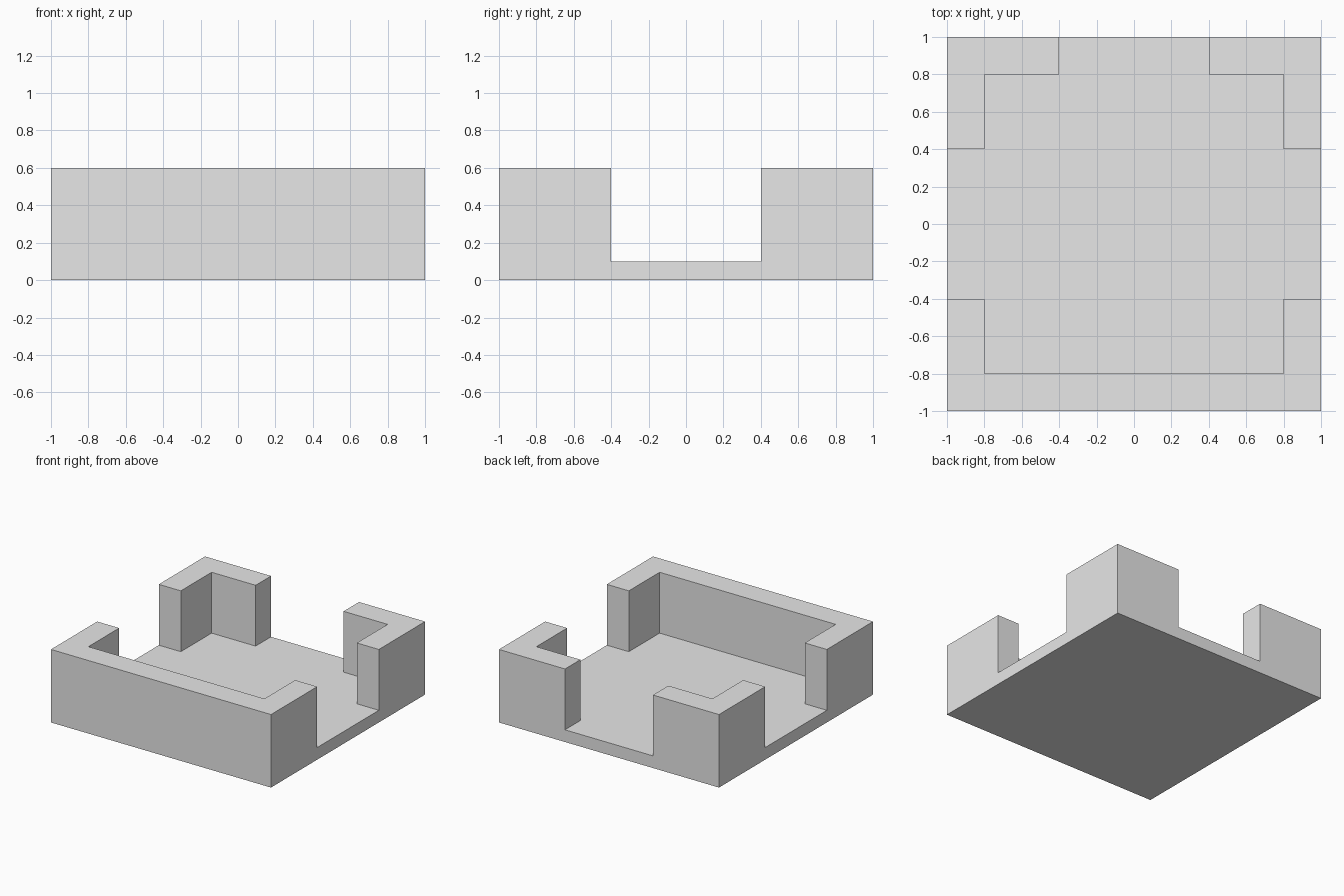
import bpy
import bmesh

cube = bpy.data.objects.get("Cube")
if cube:
    bpy.data.objects.remove(cube, do_unlink=True)

FLOOR, TOP = 0.1, 0.6
CUTS = (-1, -0.8, -0.4, 0.4, 0.8, 1)

grey = bpy.data.materials.new("light_grey")
grey.use_nodes = True
grey.diffuse_color = (0.8, 0.8, 0.8, 1)
grey.node_tree.nodes["Principled BSDF"].inputs["Base Color"].default_value = (0.8, 0.8, 0.8, 1)


def raise_faces(bm, faces, height):
    """Extrude a patch of faces straight up, leaving no faces inside."""
    new = bmesh.ops.extrude_face_region(bm, geom=faces)["geom"]
    verts = [v for v in new if isinstance(v, bmesh.types.BMVert)]
    bmesh.ops.translate(bm, verts=verts, vec=(0, 0, height))
    bmesh.ops.delete(bm, geom=[f for f in faces if f.is_valid], context='FACES')
    return [f for f in new if isinstance(f, bmesh.types.BMFace)]


def is_wall(face):
    """Rim cells, with gaps in the middle of the two sides and the back."""
    c = face.calc_center_median()
    on_rim = max(abs(c.x), abs(c.y)) > 0.8
    side_gap = abs(c.x) > 0.8 and abs(c.y) < 0.4
    back_gap = c.y > 0.8 and abs(c.x) < 0.4
    return on_rim and not (side_gap or back_gap)


bm = bmesh.new()

# Floor plan, divided along the wall and gap lines
plan = [[bm.verts.new((x, y, 0)) for x in CUTS] for y in CUTS]
for low, high in zip(plan, plan[1:]):
    for i in range(len(CUTS) - 1):
        bm.faces.new((low[i], low[i + 1], high[i + 1], high[i]))

# Floor slab: keep a copy of the plan as the underside
plan_faces = bm.faces[:]
bottom = bmesh.ops.duplicate(bm, geom=plan_faces)["geom"]
bottom = [f for f in bottom if isinstance(f, bmesh.types.BMFace)]
bmesh.ops.reverse_faces(bm, faces=bottom)
slab_top = raise_faces(bm, plan_faces, FLOOR)

# Front wall with returns, and the two back corners
raise_faces(bm, [f for f in slab_top if is_wall(f)], TOP - FLOOR)

# Weld and merge flat areas into clean faces
bmesh.ops.remove_doubles(bm, verts=bm.verts[:], dist=0.0001)
bmesh.ops.recalc_face_normals(bm, faces=bm.faces[:])
bmesh.ops.dissolve_limit(bm, angle_limit=0.01, verts=bm.verts[:], edges=bm.edges[:])

mesh = bpy.data.meshes.new("walled_tray")
bm.to_mesh(mesh)
bm.free()
mesh.materials.append(grey)
tray = bpy.data.objects.new("walled_tray", mesh)
bpy.context.collection.objects.link(tray)
